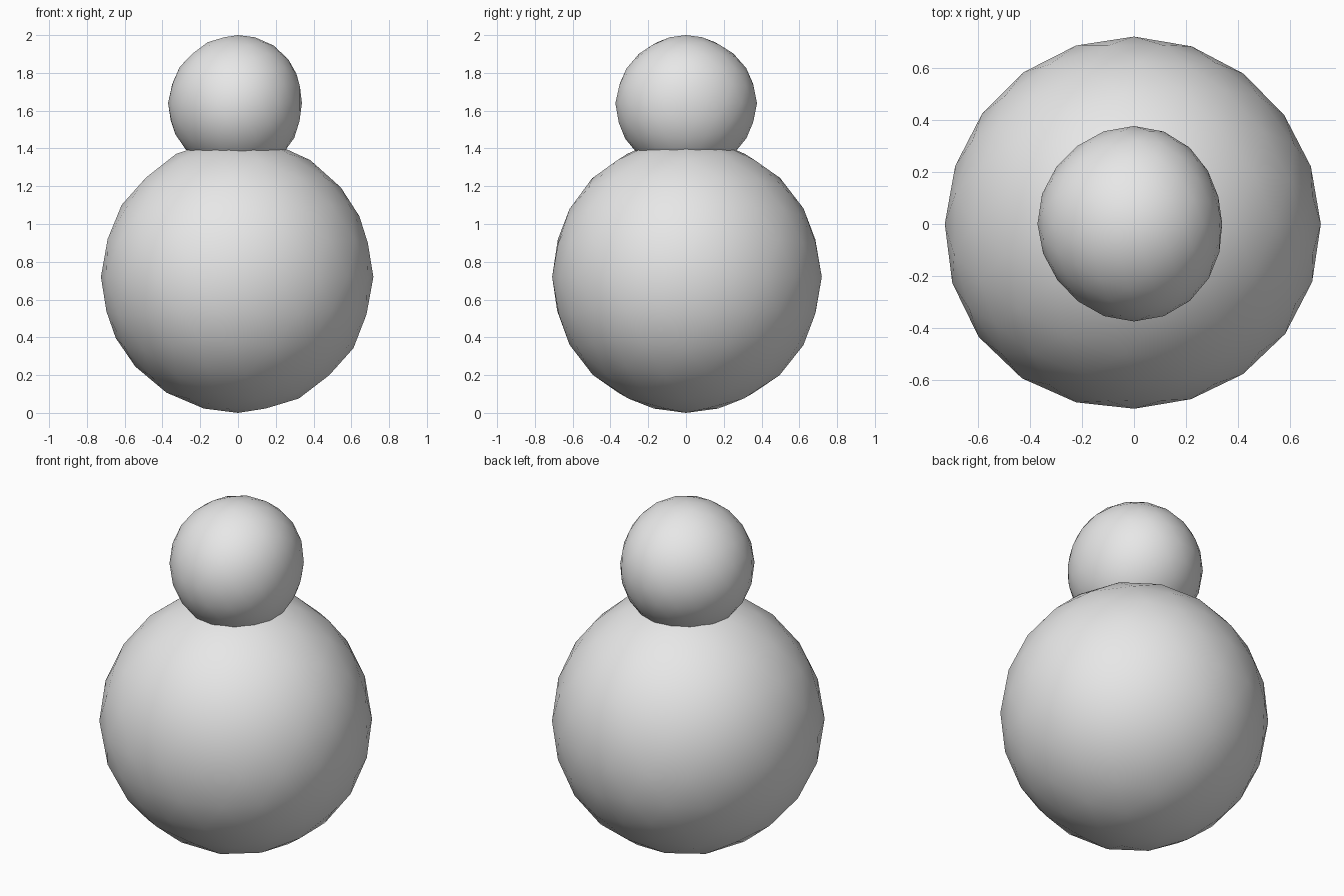
import bpy
from mathutils import Vector

default = bpy.data.objects.get("Cube")
if default:
    bpy.data.objects.remove(default, do_unlink=True)

# One plain grey for the whole figure
grey = bpy.data.materials.new("plain_grey")
grey.use_nodes = True
grey.diffuse_color = (0.8, 0.8, 0.8, 1)
grey.node_tree.nodes["Principled BSDF"].inputs["Base Color"].default_value = (0.8, 0.8, 0.8, 1)


def lumpy_ball(name, centre, radius, lumps):
    """Icosphere pushed in or out by soft lumps, each a direction and a height."""
    bpy.ops.mesh.primitive_ico_sphere_add(subdivisions=3, radius=1, location=centre)
    ball = bpy.context.object
    ball.name = name
    for v in ball.data.vertices:
        way = v.co.normalized()
        r = radius
        for direction, height in lumps:
            r += height * max(0, way.dot(Vector(direction).normalized())) ** 4
        v.co = way * r
    ball.data.materials.append(grey)
    bpy.ops.object.shade_smooth()
    return ball


# Large round body, slightly fuller at the shoulders
lumpy_ball("body", (0, 0, 0.72), 0.72, [
    ((-0.75, -0.65, 0), 0.018),
    ((0.1, -1, 0), -0.015),
    ((0.8, 0.6, 0), -0.008),
    ((0, 0, 1), 0.014),
])

# Small head sunk into the top of the body
lumpy_ball("head", (0, 0, 1.64), 0.36, [
    ((-1, 0.2, -0.2), 0.012),
    ((1, 0.1, 0), -0.022),
    ((0, 1, 0), 0.016),
    ((0, -1, -0.2), 0.015),
    ((0, 0, -1), 0.018),
])
